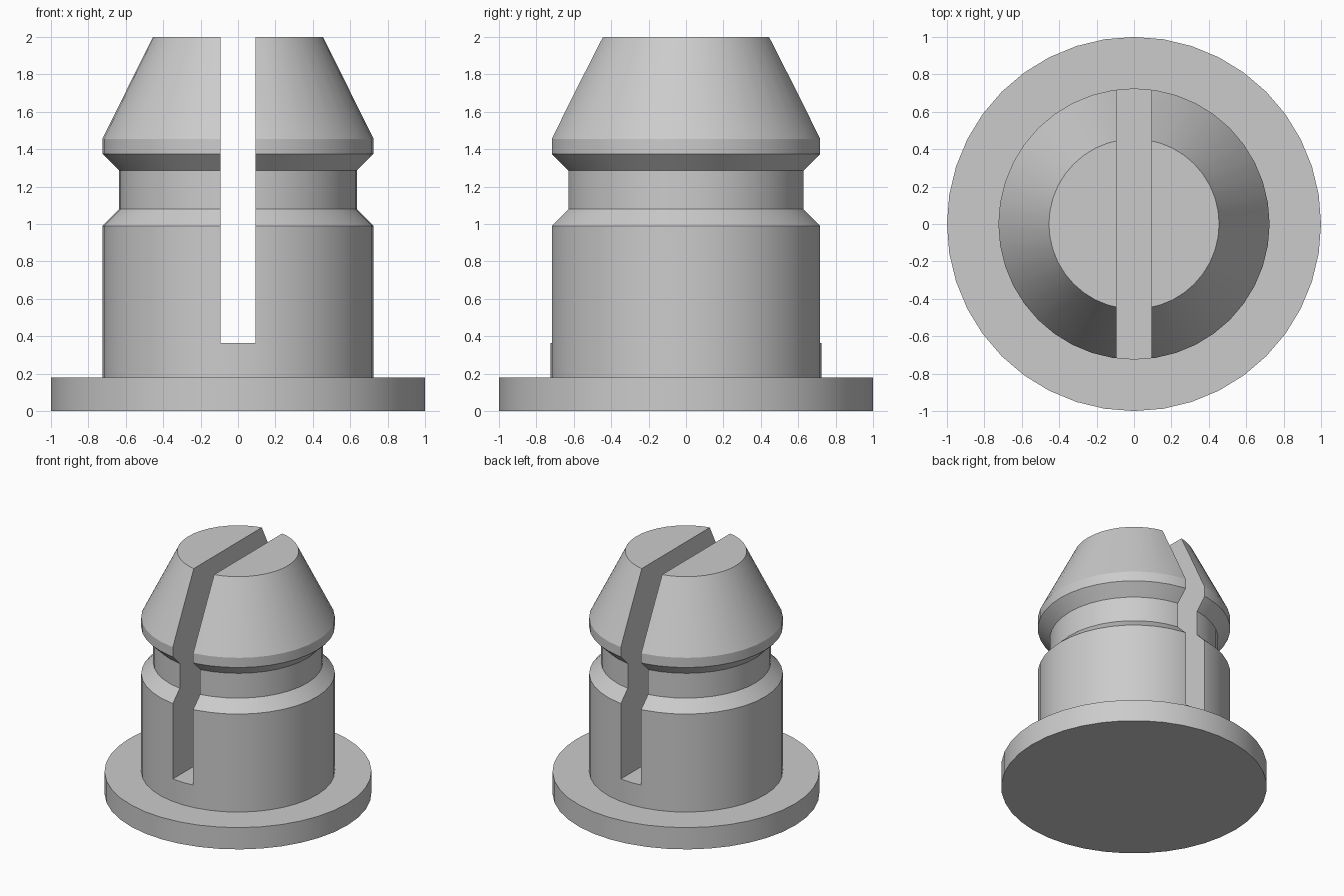
import bpy
import bmesh
import math

SIDES = 40

cube = bpy.data.objects.get("Cube")
if cube:
    bpy.data.objects.remove(cube, do_unlink=True)

grey = bpy.data.materials.new("light_grey")
grey.use_nodes = True
colour = (0.6, 0.6, 0.6, 1)
grey.diffuse_color = colour
grey.node_tree.nodes["Principled BSDF"].inputs["Base Color"].default_value = colour


def lathe(name, profile):
    """Closed solid turned around z from (radius, height) pairs, bottom to top."""
    bm = bmesh.new()
    rings = []
    for r, z in profile:
        angles = [2 * math.pi * i / SIDES for i in range(SIDES)]
        rings.append([bm.verts.new((r * math.cos(a), r * math.sin(a), z)) for a in angles])
    for low, high in zip(rings, rings[1:]):
        for i in range(SIDES):
            j = (i + 1) % SIDES
            bm.faces.new((low[i], low[j], high[j], high[i]))
    bm.faces.new(rings[0][::-1])
    bm.faces.new(rings[-1])
    mesh = bpy.data.meshes.new(name)
    bm.to_mesh(mesh)
    bm.free()
    mesh.materials.append(grey)
    obj = bpy.data.objects.new(name, mesh)
    bpy.context.collection.objects.link(obj)
    return obj


# Turned pin: flange, shank, groove, and tapered head
pin = lathe("slotted_pin", [
    (1, 0), (1, 0.18), (0.725, 0.18), (0.725, 0.99), (0.635, 1.08),
    (0.635, 1.285), (0.725, 1.375), (0.725, 1.455), (0.455, 2),
])

# Slot splitting the shank and head from front to back
bpy.ops.mesh.primitive_cube_add(size=1, location=(0, 0, 1.365))
cutter = bpy.context.object
cutter.name = "slot_cutter"
cutter.scale = (0.186, 3, 2)
cutter.hide_render = True
cutter.hide_viewport = True

slot = pin.modifiers.new("slot", 'BOOLEAN')
slot.operation = 'DIFFERENCE'
slot.solver = 'EXACT'
slot.object = cutter

# Apply the cut, then drop the cutter
bpy.context.view_layer.update()
cut = bpy.data.meshes.new_from_object(pin.evaluated_get(bpy.context.evaluated_depsgraph_get()))
pin.modifiers.clear()
pin.data = cut
bpy.data.objects.remove(cutter, do_unlink=True)

# Rounded walls stay smooth, rims and slot stay crisp
bpy.ops.object.select_all(action='DESELECT')
pin.select_set(True)
bpy.context.view_layer.objects.active = pin
bpy.ops.object.shade_smooth_by_angle(angle=math.radians(20))
